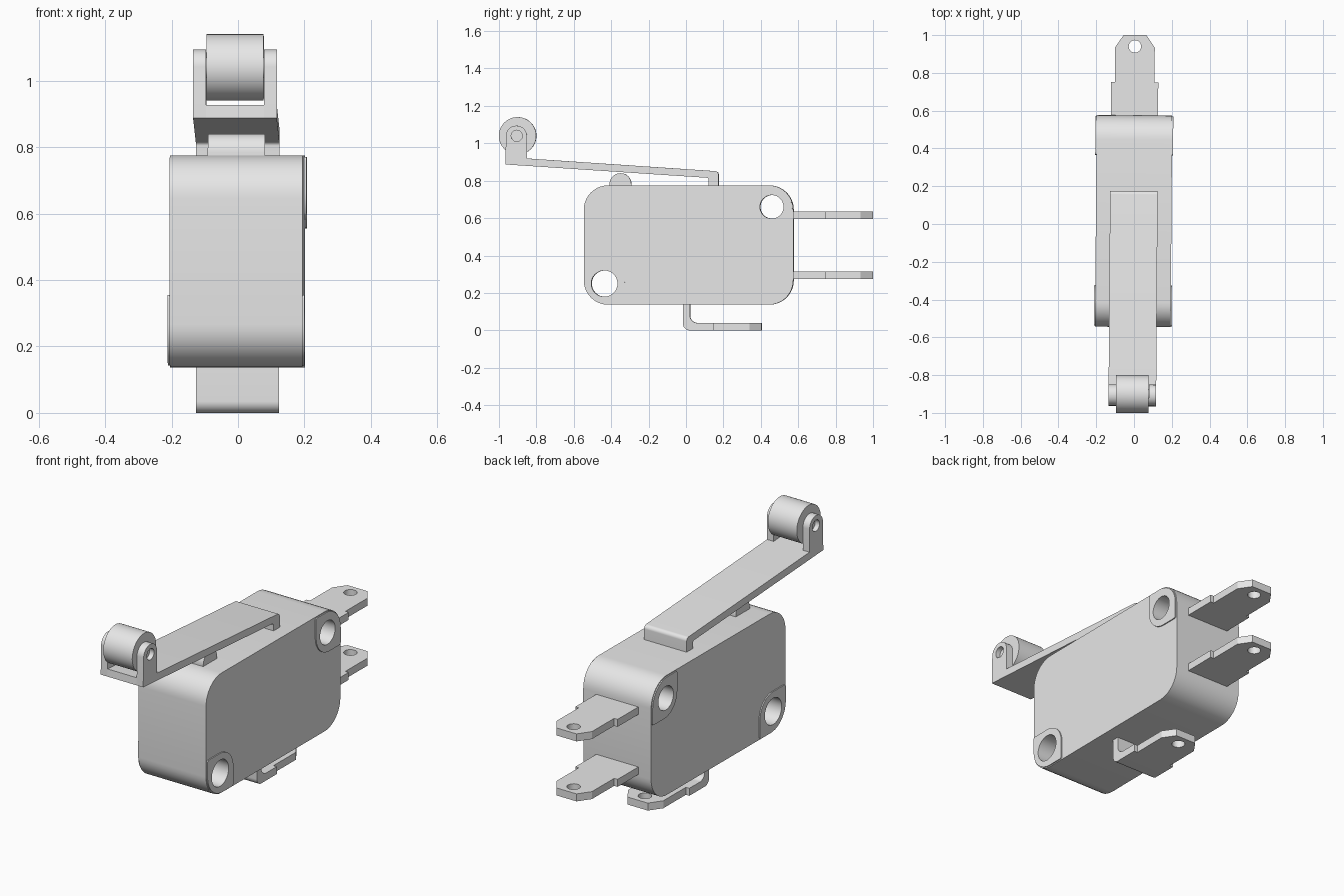
import bpy
import math
from mathutils import Matrix, Vector

cube = bpy.data.objects.get("Cube")
if cube:
    bpy.data.objects.remove(cube, do_unlink=True)

grey = bpy.data.materials.new("plain_grey")
grey.use_nodes = True
grey.diffuse_color = (0.8, 0.8, 0.8, 1)
grey.node_tree.nodes["Principled BSDF"].inputs["Base Color"].default_value = (0.8, 0.8, 0.8, 1)

# The whole switch sits very slightly turned on its base
TILT = Matrix.Translation((-0.002, 0, 0)) @ Matrix.Rotation(-0.0075, 4, "Z")
# Maps profile (u, v, depth) to (y, z, x)
SIDE = Matrix(((0, 0, 1, 0), (1, 0, 0, 0), (0, 1, 0, 0), (0, 0, 0, 1)))
FLAT = Matrix.Identity(4)


def circle(u, v, r, n=40):
    return [(u + r * math.cos(2 * math.pi * i / n), v + r * math.sin(2 * math.pi * i / n))
            for i in range(n)]


def rounded(corners, steps=10):
    """Outline from (u, v, radius) corners, each rounded by an arc."""
    out = []
    for i, (u, v, r) in enumerate(corners):
        p = Vector((u, v))
        if r == 0:
            out.append((u, v))
            continue
        a = (Vector(corners[i - 1][:2]) - p).normalized()
        b = (Vector(corners[(i + 1) % len(corners)][:2]) - p).normalized()
        half = a.angle(b) / 2
        centre = p + (a + b).normalized() * (r / math.sin(half))
        start = p + a * (r / math.tan(half)) - centre
        end = p + b * (r / math.tan(half)) - centre
        sweep = start.angle_signed(end)
        for k in range(steps + 1):
            q = start.copy()
            q.rotate(Matrix.Rotation(-sweep * k / steps, 2))
            out.append(tuple(centre + q))
    return out


def prism(name, outline, low, high, frame, holes=()):
    """Extrude a flat outline with holes from low to high."""
    curve = bpy.data.curves.new(name + "_profile", "CURVE")
    curve.dimensions = "2D"
    curve.fill_mode = "BOTH"
    curve.extrude = (high - low) / 2
    for loop in (outline, *holes):
        spline = curve.splines.new("POLY")
        spline.points.add(len(loop) - 1)
        for point, (u, v) in zip(spline.points, loop):
            point.co = (u, v, 0, 1)
        spline.use_cyclic_u = True
    helper = bpy.data.objects.new(name + "_helper", curve)
    bpy.context.collection.objects.link(helper)
    bpy.context.view_layer.update()
    mesh = bpy.data.meshes.new_from_object(
        helper.evaluated_get(bpy.context.evaluated_depsgraph_get()))
    bpy.data.objects.remove(helper, do_unlink=True)
    bpy.data.curves.remove(curve)
    mesh.transform(TILT @ frame @ Matrix.Translation((0, 0, (low + high) / 2)))
    mesh.name = name
    mesh.materials.clear()
    mesh.materials.append(grey)
    obj = bpy.data.objects.new(name, mesh)
    bpy.context.collection.objects.link(obj)
    bpy.ops.object.select_all(action="DESELECT")
    obj.select_set(True)
    bpy.context.view_layer.objects.active = obj
    bpy.ops.object.shade_smooth_by_angle(angle=math.radians(30))
    return obj


def box(u0, u1, v0, v1, r00, r10, r11, r01):
    return rounded([(u0, v0, r00), (u1, v0, r10), (u1, v1, r11), (u0, v1, r01)])


# Case with two mounting holes
low_hole = circle(-0.435, 0.25, 0.07)
high_hole = circle(0.46, 0.66, 0.063)
prism("case", box(-0.545, 0.575, 0.137, 0.775, 0.13, 0.13, 0.13, 0.13),
      -0.2, 0.2, SIDE, [low_hole, high_hole])

# Thin raised pads round the holes, on both sides
low_pad = box(-0.54, -0.325, 0.142, 0.355, 0.125, 0.01, 0.11, 0.01)
high_pad = box(0.365, 0.57, 0.555, 0.77, 0.11, 0.01, 0.125, 0.01)
for side, x0, x1 in (("left", 0.2, 0.206), ("right", -0.206, -0.2)):
    prism("lower_pad_" + side, low_pad, x0, x1, SIDE, [low_hole])
    prism("upper_pad_" + side, high_pad, x0, x1, SIDE, [high_hole])


# Spade terminals
def blade(name, root, shoulder, tip, z0, z1):
    half = [(0.125, root), (0.125, shoulder), (0.105, shoulder), (0.105, tip - 0.065), (0.06, tip)]
    outline = half + [(-x, y) for x, y in reversed(half)]
    prism(name, outline, z0, z1, FLAT, [circle(0, tip - 0.06, 0.033, 24)])


blade("upper_terminal", 0.57, 0.75, 1.0, 0.595, 0.635)
blade("middle_terminal", 0.57, 0.75, 1.0, 0.275, 0.315)
blade("bottom_terminal", 0.15, 0.151, 0.405, 0, 0.04)
prism("bottom_terminal_bend", rounded([
    (-0.015, 0.14, 0), (-0.015, 0, 0.035), (0.15, 0, 0), (0.15, 0.04, 0),
    (0.022, 0.04, 0.04), (0.022, 0.14, 0)]), -0.125, 0.125, SIDE)

# Push button under the lever
prism("plunger", rounded([(-0.408, 0.76, 0), (-0.292, 0.76, 0), (-0.292, 0.84, 0.057),
                          (-0.408, 0.84, 0.057)]), -0.086, 0.086, SIDE)

# Bent lever arm
prism("lever", rounded([
    (-0.965, 0.887, 0), (0.122, 0.815, 0.012), (0.122, 0.77, 0), (0.175, 0.77, 0),
    (0.175, 0.85, 0.02), (-0.85, 0.919, 0), (-0.962, 0.926, 0)]), -0.126, 0.126, SIDE)

# Fork ears, roller and its recessed pin
ear = rounded([(-0.965, 0.888, 0), (-0.85, 0.881, 0), (-0.85, 1.094, 0.054),
               (-0.96, 1.094, 0.054)])
pin_hole = circle(-0.904, 1.04, 0.03, 24)
for side, x0, x1 in (("left", 0.087, 0.126), ("right", -0.126, -0.087)):
    prism("fork_ear_" + side, ear, x0, x1, SIDE, [pin_hole])
prism("roller", circle(-0.9, 1.04, 0.1, 48), -0.086, 0.086, SIDE)
prism("roller_pin", circle(-0.904, 1.04, 0.03, 24), -0.1, 0.1, SIDE)
